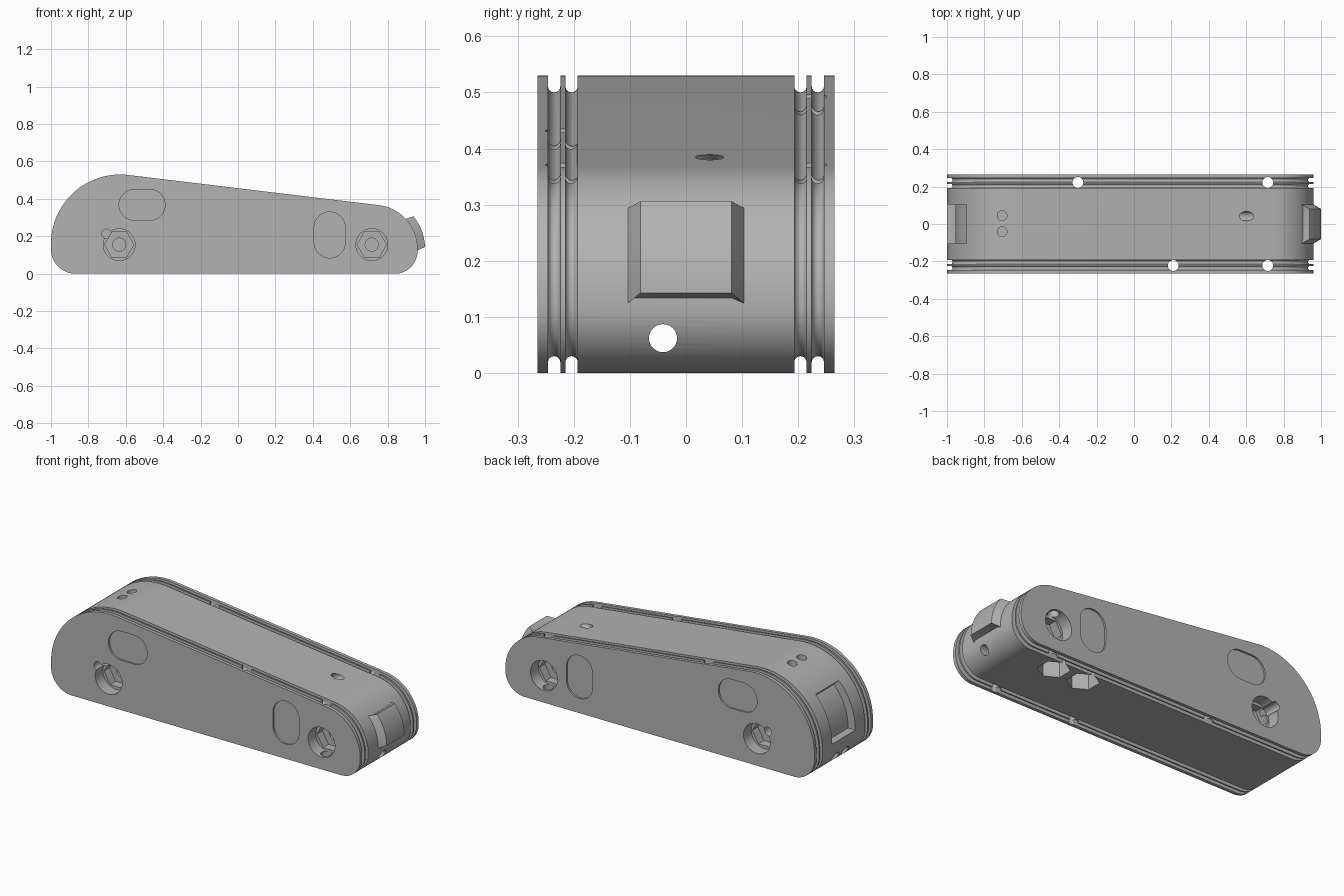
import bpy, bmesh
from math import radians, cos, sin, pi
from mathutils import Matrix, Vector

if "Cube" in bpy.data.objects:
    bpy.data.objects.remove(bpy.data.objects["Cube"])

grey = bpy.data.materials.new("plain grey")
grey.use_nodes = True
COLOUR = (0.45, 0.45, 0.45, 1)
grey.diffuse_color = COLOUR
grey.node_tree.nodes["Principled BSDF"].inputs["Base Color"].default_value = COLOUR


def make_object(name, bm):
    bmesh.ops.recalc_face_normals(bm, faces=bm.faces)
    mesh = bpy.data.meshes.new(name)
    bm.to_mesh(mesh)
    bm.free()
    mesh.materials.append(grey)
    obj = bpy.data.objects.new(name, mesh)
    bpy.context.collection.objects.link(obj)
    return obj


def arc(cx, cz, r, start, end, steps):
    angles = [radians(start + (end - start) * i / steps) for i in range(steps + 1)]
    return [(cx + r * cos(a), cz + r * sin(a)) for a in angles]


def loft(name, sections):
    """Join matching x-z outlines placed along y into a closed solid."""
    bm = bmesh.new()
    rings = [[bm.verts.new((x, y, z)) for x, z in pts] for y, pts in sections]
    for a, b in zip(rings, rings[1:]):
        for i in range(len(a)):
            j = (i + 1) % len(a)
            bm.faces.new((a[i], a[j], b[j], b[i]))
    bm.faces.new(rings[0])
    bm.faces.new(rings[-1])
    return make_object(name, bm)


def rod(name, start, end, r, sides=32):
    start, end = Vector(start), Vector(end)
    axis = end - start
    bm = bmesh.new()
    turn = axis.to_track_quat('Z', 'X').to_matrix().to_4x4()
    bmesh.ops.create_cone(bm, cap_ends=True, segments=sides, radius1=r, radius2=r,
                          depth=axis.length,
                          matrix=Matrix.Translation((start + end) / 2) @ turn)
    return make_object(name, bm)


# Arm outline: large and small rounded ends with filleted lower corners
BIG = (-0.63, 0.16)
SMALL = (0.725, 0.133)


def outline(inset):
    return (arc(*SMALL, 0.235 - inset, 0, 83, 24) + arc(*BIG, 0.37 - inset, 83, 180, 32)
            + arc(-0.87, 0.13, 0.13 - inset, 180, 270, 16)
            + arc(0.84, 0.12, 0.12 - inset, 270, 360, 16))


# Arm body with two round-bottomed grooves near each side
half = [(0.265, 0)]
for middle in (0.235, 0.204):
    half.append((middle + 0.011, 0))
    for i in range(9):
        t = pi * i / 8
        half.append((middle + 0.011 * cos(t), 0.019 + 0.011 * sin(t)))
    half.append((middle - 0.011, 0))
stations = [(-y, d) for y, d in half] + [(y, d) for y, d in reversed(half)]
body = loft("arm_body", [(y, outline(d)) for y, d in stations])

cutters = []


def cut(obj):
    obj.hide_render = True
    cutters.append(obj)


# Side details, the same on both faces
for side in (-1, 1):
    out = side * 0.3
    for x in (-0.635, 0.715):
        for r, depth, sides in ((0.085, 0.07, 40), (0.078, 0.12, 6), (0.035, 0.17, 32)):
            pts = arc(x, 0.155, r, 0, 360 - 360 / sides, sides - 1)
            cut(loft("bolt_recess", [(out, pts), (side * (0.265 - depth), pts)]))
    cut(rod("key_notch", (-0.703, out, 0.213), (-0.703, side * 0.165, 0.213), 0.025))
    # Shallow rounded slots, one lying and one upright
    for x, z, start in ((-0.513, 0.368, -90), (0.49, 0.207, 0)):
        dx, dz = (0.04, 0) if start else (0, 0.04)
        pts = (arc(x + dx, z + dz, 0.083, start, start + 180, 16)
               + arc(x - dx, z - dz, 0.083, start + 180, start + 360, 16))
        cut(loft("slot", [(out, pts), (side * 0.255, pts)]))

# Upright pin holes across the grooves
for x, y in ((-0.3, 0.222), (0.715, 0.222), (0.21, -0.222), (0.715, -0.222)):
    cut(rod("pin_hole", (x, y, -0.1), (x, y, 0.7), 0.029))

# Cable holes on the top and ends
for y in (-0.041, 0.045):
    cut(rod("top_hole", (-0.705, y, 0.38), (-0.705, y, 0.7), 0.026))
cut(rod("slanted_hole", (0.45, 0.042, 0.283), (0.75, 0.042, 0.483), 0.025))
cut(rod("long_hole", (-1.2, -0.041, 0.062), (1.2, -0.041, 0.062), 0.025))
cut(rod("end_hole", (-1.2, 0.045, 0.062), (-0.8, 0.045, 0.062), 0.025))

# Hexagonal nut pockets underneath
for x in (0.62, 0.43):
    cut(rod("nut_pocket", (x, 0.114, -0.05), (x, 0.114, 0.09), 0.085, 6))

# Socket in the large end
socket = arc(*BIG, 0.325, 136, 180, 16) + arc(*BIG, 0.45, 180, 136, 16)
cut(loft("socket", [(-0.105, socket), (0.105, socket)]))

bpy.context.view_layer.objects.active = body
for cutter in cutters:
    mod = body.modifiers.new("cut", 'BOOLEAN')
    mod.operation = 'DIFFERENCE'
    mod.solver = 'EXACT'
    mod.object = cutter
    bpy.ops.object.modifier_apply(modifier=mod.name)
for cutter in cutters:
    bpy.data.objects.remove(cutter)

# Chamfered pad on the small end
base = arc(*SMALL, 0.2, 43, -2, 16) + arc(*SMALL, 0.236, -2, 43, 16)
face = arc(*SMALL, 0.2, 43, -2, 16) + arc(*SMALL, 0.275, 2, 39, 16)
pad = loft("end_pad", [(-0.103, base), (-0.081, face), (0.081, face), (0.103, base)])

for obj in (body, pad):
    bpy.ops.object.select_all(action='DESELECT')
    obj.select_set(True)
    bpy.context.view_layer.objects.active = obj
    bpy.ops.object.shade_smooth_by_angle(angle=radians(25))
